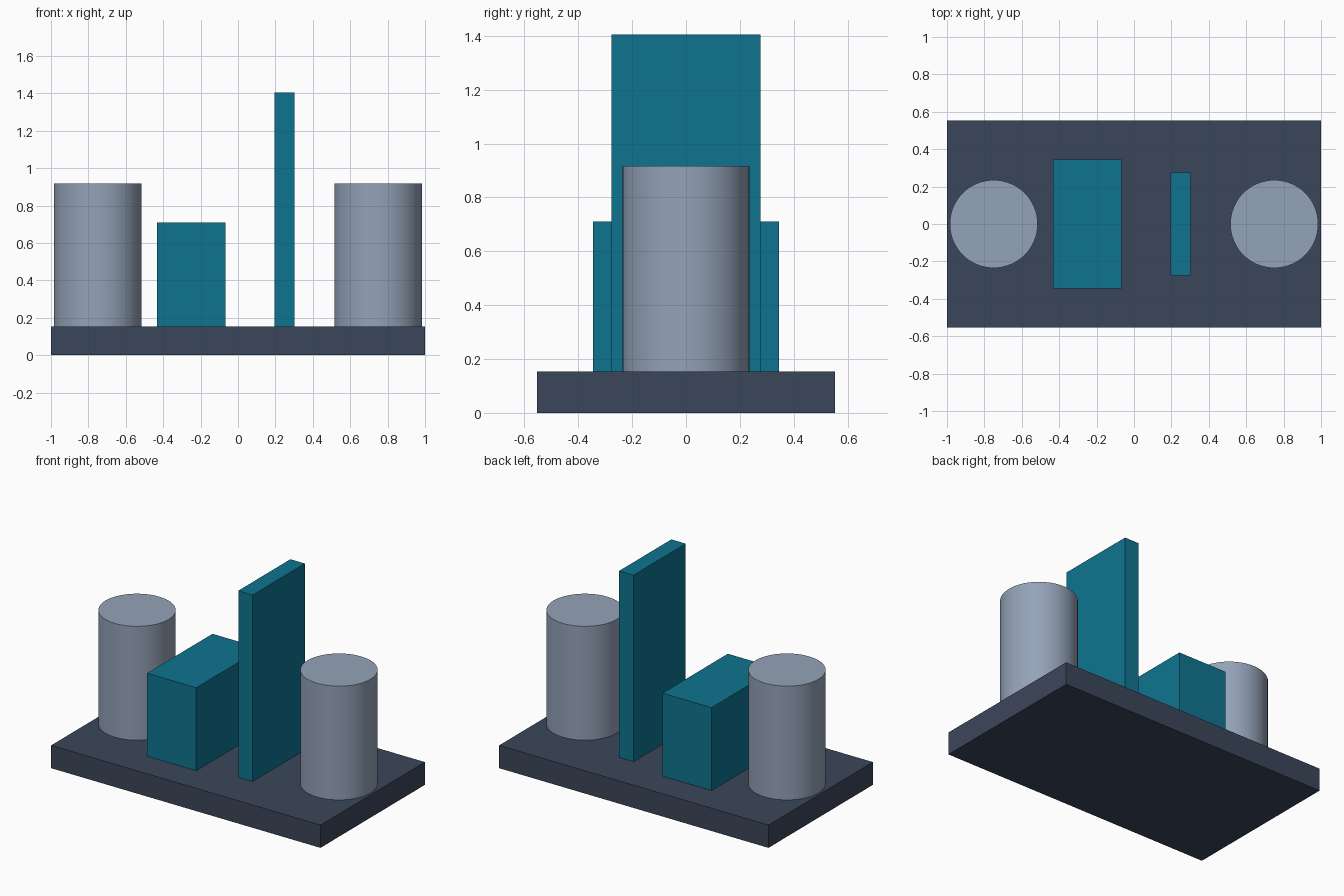
import bpy
import math

cube = bpy.data.objects.get("Cube")
if cube:
    bpy.data.objects.remove(cube, do_unlink=True)


def material(name, rgb):
    linear = [((c / 255 + 0.055) / 1.055) ** 2.4 if c > 10 else c / 255 / 12.92 for c in rgb]
    mat = bpy.data.materials.new(name)
    mat.use_nodes = True
    mat.diffuse_color = (*linear, 1)
    mat.node_tree.nodes["Principled BSDF"].inputs["Base Color"].default_value = (*linear, 1)
    return mat


def finish(name, mat):
    obj = bpy.context.object
    obj.name = obj.data.name = name
    obj.data.materials.append(mat)
    return obj


def box(name, x, width, depth, bottom, top, mat):
    bpy.ops.mesh.primitive_cube_add(size=1, location=(x, 0, (bottom + top) / 2))
    obj = finish(name, mat)
    obj.scale = (width, depth, top - bottom)
    bpy.ops.object.transform_apply(location=False, rotation=False, scale=True)


def post(name, x, radius, bottom, top, mat):
    bpy.ops.mesh.primitive_cylinder_add(vertices=64, radius=radius, depth=top - bottom,
                                        location=(x, 0, (bottom + top) / 2))
    finish(name, mat)
    bpy.ops.object.shade_smooth_by_angle(angle=math.radians(30))


navy = material("dark slate", (59, 70, 90))
teal = material("teal", (14, 116, 144))
grey = material("blue grey", (148, 163, 184))

DECK = 0.153

# Base plate
box("base_plate", 0, 2, 1.107, 0, DECK, navy)

# Low block and tall upright plate
box("low_block", -0.25, 0.364, 0.692, DECK, 0.71, teal)
box("tall_plate", 0.249, 0.107, 0.553, DECK, 1.405, teal)

# Cylinders at both ends
for side, sign in (("left", 1), ("right", -1)):
    post(side + "_cylinder", sign * 0.75, 0.235, DECK, 0.917, grey)
